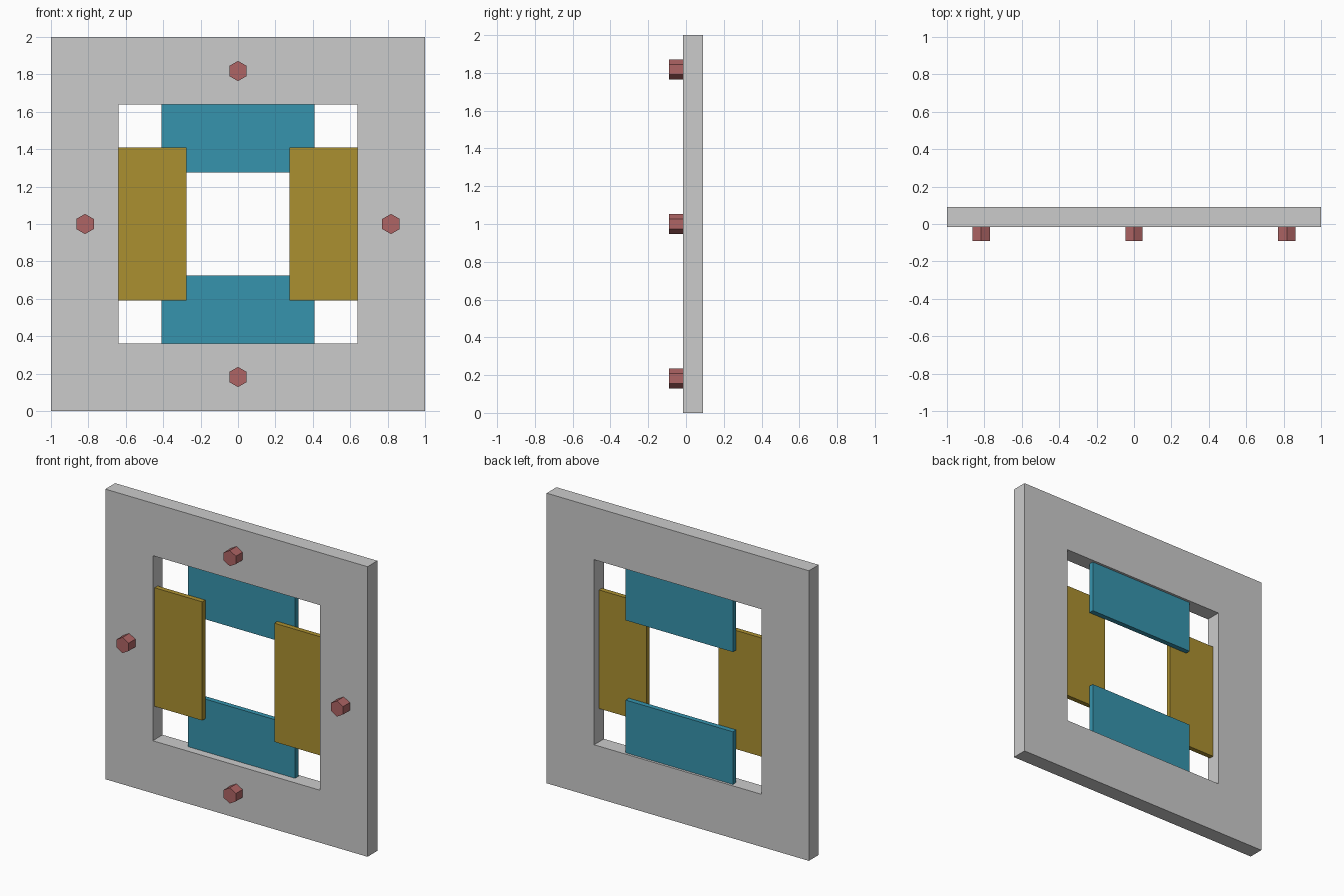
import bpy, bmesh
from math import pi, sin, cos
from mathutils import Matrix

if "Cube" in bpy.data.objects:
    bpy.data.objects.remove(bpy.data.objects["Cube"])

Y_FRONT, Y_BACK = -0.017, 0.09   # frame depth
OPEN = 0.638                     # half width of the opening
CZ = 1.0                         # centre height


def material(name, rgb):
    m = bpy.data.materials.new(name)
    m.diffuse_color = (*rgb, 1)
    m.use_nodes = True
    m.node_tree.nodes["Principled BSDF"].inputs["Base Color"].default_value = m.diffuse_color
    return m


def finish(name, bm, mat=None):
    bmesh.ops.recalc_face_normals(bm, faces=bm.faces[:])
    mesh = bpy.data.meshes.new(name)
    bm.to_mesh(mesh)
    bm.free()
    ob = bpy.data.objects.new(name, mesh)
    bpy.context.collection.objects.link(ob)
    if mat:
        mesh.materials.append(mat)
    return ob


def box(name, x, y, z, mat):
    bm = bmesh.new()
    bmesh.ops.create_cube(bm, size=1)
    for v in bm.verts:
        v.co = [lo + (c + 0.5) * (hi - lo) for c, (lo, hi) in zip(v.co, (x, y, z))]
    return finish(name, bm, mat)


# Square frame: a rectangular section carried around four corners
bm = bmesh.new()
section = [(1.0, Y_FRONT), (1.0, Y_BACK), (OPEN, Y_BACK), (OPEN, Y_FRONT)]
corners = [(-1, -1), (1, -1), (1, 1), (-1, 1)]
rings = [[bm.verts.new((sx * r, y, CZ + sz * r)) for r, y in section]
         for sx, sz in corners]
for i in range(4):
    a, b = rings[i], rings[(i + 1) % 4]
    for j in range(4):
        k = (j + 1) % 4
        bm.faces.new((a[j], a[k], b[k], b[j]))
finish("frame", bm)

blue = material("blue", (0.037, 0.296, 0.42))
yellow = material("yellow", (0.41, 0.28, 0.03))
red = material("red", (0.43, 0.13, 0.13))

# Sliding plates: side pair in front, top and bottom pair behind
INNER, HALF, TUCK = 0.275, 0.409, 0.01
for s, side, level in ((-1, "left", "lower"), (1, "right", "upper")):
    span = sorted((s * INNER, s * (OPEN + TUCK)))
    box(side + "_plate", span, (0.003, 0.036), (CZ - HALF, CZ + HALF), yellow)
    box(level + "_plate", (-HALF, HALF), (0.038, 0.073),
        [CZ + v for v in span], blue)

# Hexagonal bolt heads in the middle of each frame side
BOLT_R, BOLT_D = 0.054, 0.818
y0, y1 = -0.09, Y_FRONT + 0.005
for i, side in enumerate(("right", "top", "left", "bottom")):
    a = i * pi / 2
    bm = bmesh.new()
    bmesh.ops.create_cone(bm, cap_ends=True, segments=6, radius1=BOLT_R,
                          radius2=BOLT_R, depth=y1 - y0)
    # create_cone starts its first corner on +y, which becomes +z here
    bmesh.ops.rotate(bm, verts=bm.verts[:], matrix=Matrix.Rotation(pi / 2, 3, 'X'))
    top = max(v.co.z for v in bm.verts)
    if top < BOLT_R - 1e-4:
        bmesh.ops.rotate(bm, verts=bm.verts[:], matrix=Matrix.Rotation(pi / 6, 3, 'Y'))
    bmesh.ops.translate(bm, verts=bm.verts[:],
                        vec=(BOLT_D * cos(a), (y0 + y1) / 2, CZ + BOLT_D * sin(a)))
    finish(side + "_bolt", bm, red)
